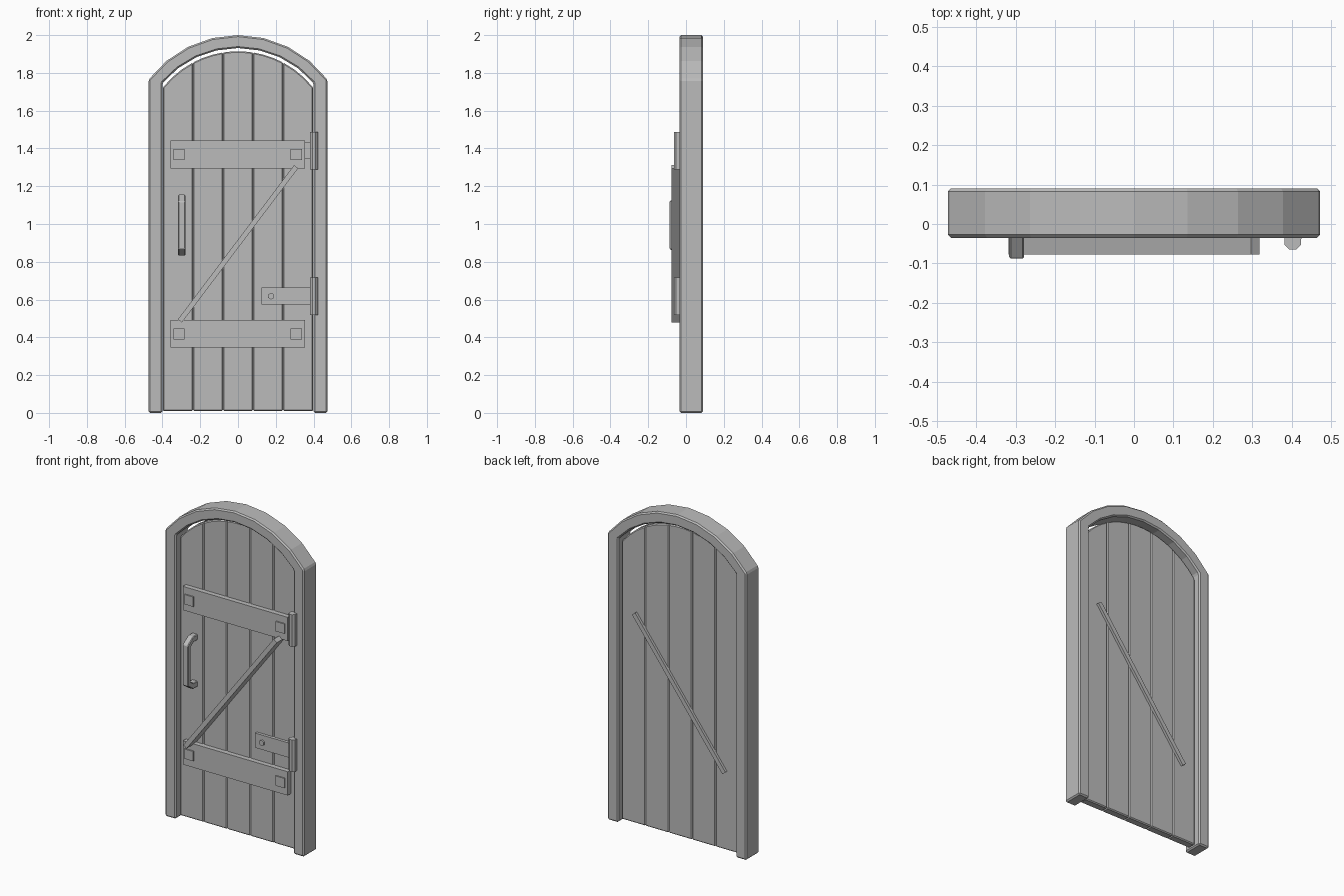
import bpy, bmesh, math
from mathutils import Matrix

cube = bpy.data.objects.get("Cube")
if cube:
    bpy.data.objects.remove(cube, do_unlink=True)

grey = bpy.data.materials.new("plain grey")
grey.use_nodes = True
COLOUR = (0.5, 0.5, 0.5, 1)
grey.diffuse_color = COLOUR
grey.node_tree.nodes["Principled BSDF"].inputs["Base Color"].default_value = COLOUR

ARC_Z = 1.4065           # shared centre of all the arches
DOOR_FRONT, DOOR_BACK = 0.005, 0.055


def finish(name, bm, bevel=0):
    bmesh.ops.recalc_face_normals(bm, faces=bm.faces)
    mesh = bpy.data.meshes.new(name)
    bm.to_mesh(mesh)
    bm.free()
    mesh.materials.append(grey)
    obj = bpy.data.objects.new(name, mesh)
    bpy.context.collection.objects.link(obj)
    if bevel:
        mod = obj.modifiers.new("Chamfer", 'BEVEL')
        mod.width, mod.segments = bevel, 1
        mod.limit_method, mod.angle_limit = 'ANGLE', math.radians(35)
    return obj


def prism(name, points, offset, bevel=0):
    """Extrude a closed outline by an offset vector."""
    bm = bmesh.new()
    face = bm.faces.new([bm.verts.new(p) for p in points])
    ext = bmesh.ops.extrude_face_region(bm, geom=[face])
    verts = [v for v in ext["geom"] if isinstance(v, bmesh.types.BMVert)]
    bmesh.ops.translate(bm, verts=verts, vec=offset)
    return finish(name, bm, bevel)


def box(name, x, y, z, bevel=0):
    outline = [(x[0], y[0], z[0]), (x[1], y[0], z[0]), (x[1], y[0], z[1]), (x[0], y[0], z[1])]
    return prism(name, outline, (0, y[1] - y[0], 0), bevel)


def cylinder(name, centre, radius, depth, sides, axis='Z'):
    bm = bmesh.new()
    turn = Matrix.Rotation(math.pi / sides, 4, 'Z')
    if axis == 'Y':
        turn = Matrix.Rotation(math.pi / 2, 4, 'X')
    bmesh.ops.create_cone(bm, cap_ends=True, segments=sides, radius1=radius, radius2=radius,
                          depth=depth, matrix=Matrix.Translation(centre) @ turn)
    return finish(name, bm)


def arch(radius, x0, x1, steps, y):
    """Points along an arch from x0 to x1, evenly spaced by angle."""
    a0, a1 = math.asin(x0 / radius), math.asin(x1 / radius)
    angles = [a0 + (a1 - a0) * i / steps for i in range(steps + 1)]
    return [(radius * math.sin(a), y, ARC_Z + radius * math.cos(a)) for a in angles]


# Arched frame
front = -0.035
outline = [(-0.473, front, 0)] + arch(0.5935, -0.473, 0.473, 8, front) + [(0.473, front, 0)]
outline += [(0.4, front, 0)] + arch(0.525, 0.4, -0.4, 8, front) + [(-0.4, front, 0)]
prism("arched_frame", outline, (0, 0.125, 0), 0.008)

# Five door planks with chamfered joints
width = 0.796 / 5
for i in range(5):
    x0 = -0.398 + i * width
    x1 = x0 + width
    outline = [(x0, DOOR_FRONT, 0.01)] + arch(0.508, x0, x1, 3, DOOR_FRONT) + [(x1, DOOR_FRONT, 0.01)]
    prism(f"plank_{i + 1}", outline, (0, DOOR_BACK - DOOR_FRONT, 0), 0.006)

# Cross battens with square bolt heads
for label, z in (("lower", 0.418), ("upper", 1.368)):
    box(label + "_batten", (-0.358, 0.356), (-0.025, 0.01), (z - 0.073, z + 0.073))
    for side, x in (("right", -0.312), ("left", 0.308)):
        box(f"{label}_{side}_bolt", (x - 0.03, x + 0.03), (-0.033, -0.02), (z - 0.03, z + 0.03))

# Diagonal brace running through the door
brace = box("diagonal_brace", (-0.511, 0.511), (-0.077, 0.071), (-0.0135, 0.0135))
brace.data.transform(Matrix.Translation((0, 0, 0.895)) @ Matrix.Rotation(math.radians(-53), 4, 'Y'))

# Hinges: strap, knuckle, frame leaf and hexagonal bolt
for label, z in (("lower", 0.618), ("upper", 1.388)):
    box(label + "_hinge_strap", (0.125, 0.402), (-0.013, 0.01), (z - 0.045, z + 0.045))
    cylinder(label + "_hinge_knuckle", (0.403, -0.044, z), 0.0225, 0.197, 8)
    box(label + "_hinge_leaf", (0.395, 0.425), (-0.038, -0.03), (z - 0.098, z + 0.098))
    cylinder(label + "_hinge_bolt", (0.175, -0.013, z), 0.018, 0.018, 6, 'Y')

# Pull handle with slanted legs
mid, x = 0.994, -0.317
outer = [(0.01, 0.161), (-0.035, 0.161), (-0.088, 0.125)]
inner = [(-0.058, 0.108), (-0.03, 0.126), (0.01, 0.126)]
half = outer + [(y, -h) for y, h in reversed(outer)]
half += [(y, -h) for y, h in reversed(inner)] + inner
prism("pull_handle", [(x, y, mid + h) for y, h in half], (0.038, 0, 0), 0.004)
